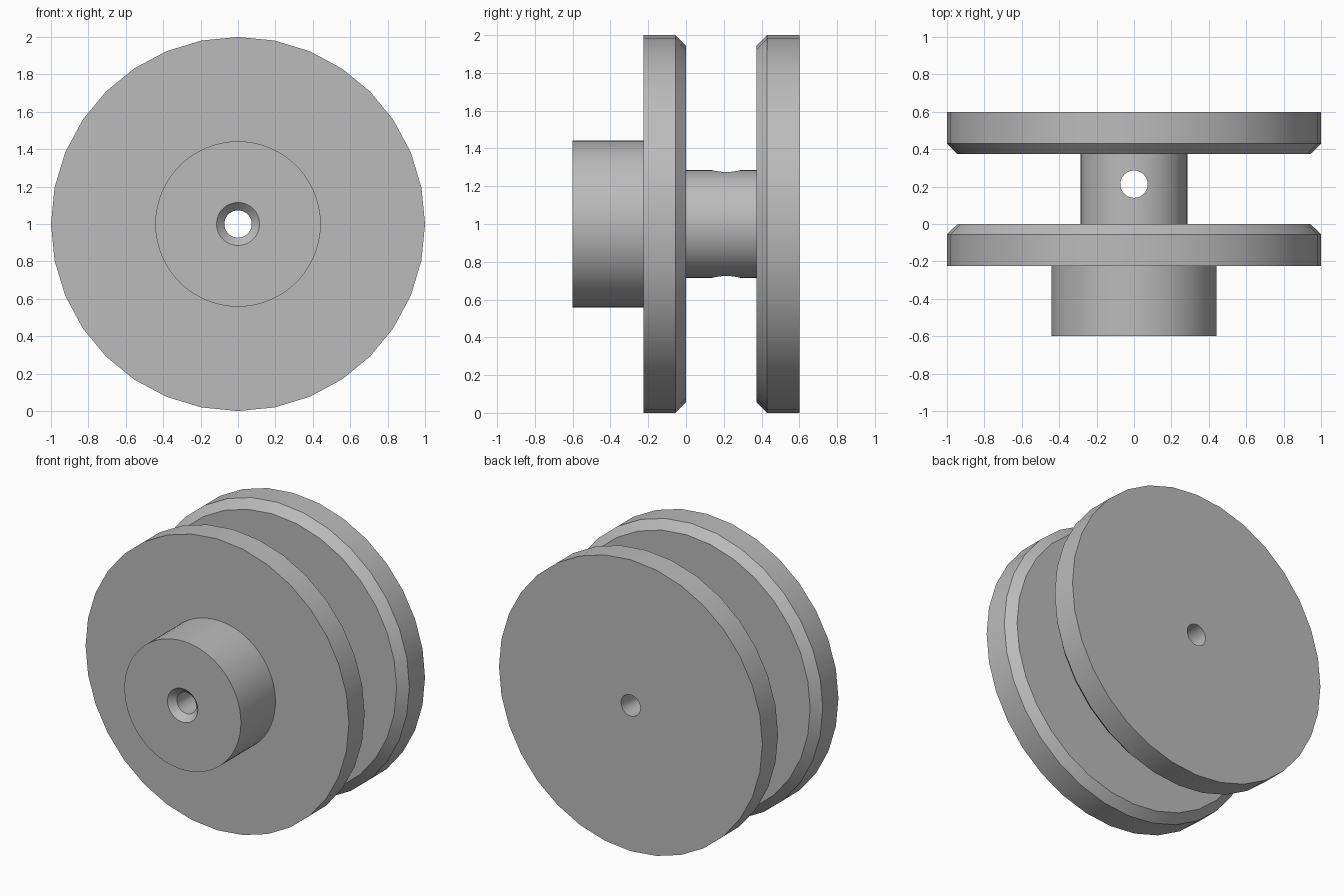
import bpy
import bmesh
import math
from mathutils import Matrix

cube = bpy.data.objects.get("Cube")
if cube:
    bpy.data.objects.remove(cube, do_unlink=True)

AXIS_Z = 1.0

# Single plain grey material
grey = bpy.data.materials.new("plain grey")
grey.use_nodes = True
colour = (0.5, 0.5, 0.5, 1)
grey.diffuse_color = colour
grey.node_tree.nodes["Principled BSDF"].inputs["Base Color"].default_value = colour


def lathe(name, profile, sides, vertical=False, y=0.0):
    """Closed solid from (radius, position) rings, turned about y or z."""
    bm = bmesh.new()
    rings = []
    for r, p in profile:
        angles = [2 * math.pi * i / sides for i in range(sides)]
        rings.append([bm.verts.new((r * math.sin(a), r * math.cos(a), p)) for a in angles])
    for low, high in zip(rings, rings[1:]):
        for i in range(sides):
            j = (i + 1) % sides
            bm.faces.new((low[i], low[j], high[j], high[i]))
    bm.faces.new(rings[0])
    bm.faces.new(rings[-1])
    if not vertical:
        bm.transform(Matrix.Rotation(math.pi / 2, 4, "X") @ Matrix.Scale(-1, 4, (0, 0, 1)))
    bm.transform(Matrix.Translation((0, y, AXIS_Z)))
    bmesh.ops.recalc_face_normals(bm, faces=bm.faces)
    mesh = bpy.data.meshes.new(name)
    bm.to_mesh(mesh)
    bm.free()
    mesh.materials.append(grey)
    obj = bpy.data.objects.new(name, mesh)
    bpy.context.collection.objects.link(obj)
    return obj


def combine(target, other, operation):
    """Apply a boolean and drop the second solid."""
    mod = target.modifiers.new(operation.lower(), "BOOLEAN")
    mod.operation = operation
    mod.solver = "EXACT"
    mod.object = other
    bpy.context.view_layer.objects.active = target
    bpy.ops.object.modifier_apply(modifier=mod.name)
    bpy.data.objects.remove(other, do_unlink=True)


# Front and back flanges, chamfered on their facing rims
spool = lathe("spool", [(1, -0.225), (1, -0.055), (0.943, 0)], 32)
back_flange = lathe("back_flange", [(0.943, 0.373), (1, 0.43), (1, 0.6)], 32)

# Stepped core: wide front hub, then the narrow shaft between the flanges
core = lathe("core", [(0.442, -0.6), (0.442, -0.1), (0.285, -0.1), (0.285, 0.5)], 64)
combine(spool, core, "UNION")
combine(spool, back_flange, "UNION")

# Axial bore with a countersunk mouth at the front
bore = lathe("bore", [(0.215, -0.7), (0.073, -0.558), (0.073, 0.7)], 48)
combine(spool, bore, "DIFFERENCE")

# Cross hole straight through the shaft
cross_hole = lathe("cross_hole", [(0.073, -0.4), (0.073, 0.4)], 48, vertical=True, y=0.213)
combine(spool, cross_hole, "DIFFERENCE")

# Smooth walls with crisp rims
bpy.ops.object.select_all(action="DESELECT")
spool.select_set(True)
bpy.context.view_layer.objects.active = spool
bpy.ops.object.shade_smooth_by_angle(angle=math.radians(30))
